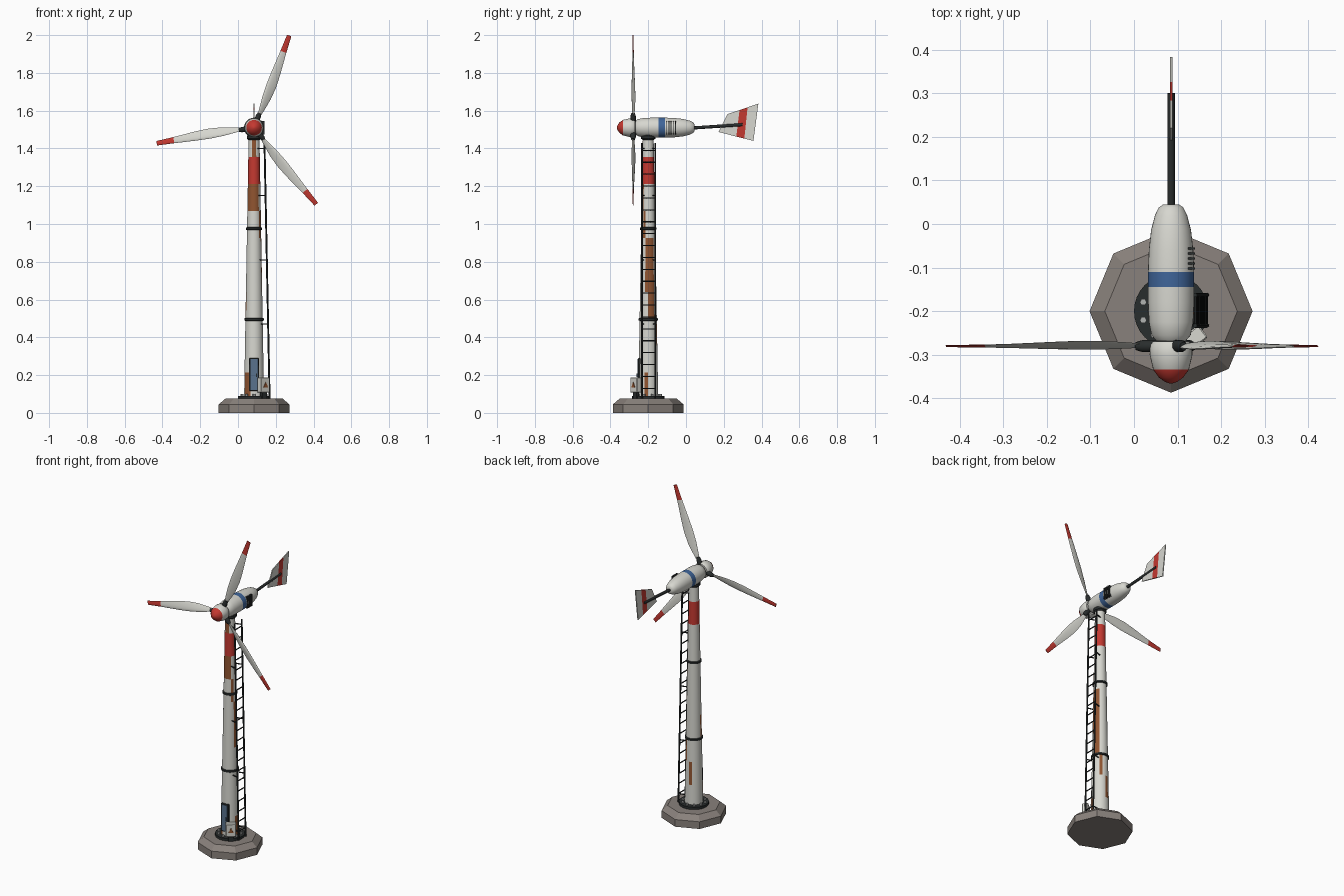
import bpy, bmesh, math
from mathutils import Vector, Matrix

cube = bpy.data.objects.get("Cube")
if cube:
    bpy.data.objects.remove(cube, do_unlink=True)

TX, TY, HUB_Z = 0.085, -0.2, 1.51


def material(name, rgb):
    m = bpy.data.materials.new(name)
    m.use_nodes = True
    m.diffuse_color = (*rgb, 1)
    m.node_tree.nodes["Principled BSDF"].inputs["Base Color"].default_value = (*rgb, 1)
    return m


WHITE = material("off_white_paint", (0.68, 0.68, 0.63))
RED = material("signal_red", (0.55, 0.04, 0.03))
RUST = material("rust_brown", (0.28, 0.09, 0.03))
BLUE = material("band_blue", (0.05, 0.13, 0.32))
DOOR = material("door_blue", (0.10, 0.17, 0.27))
BLACK = material("dark_iron", (0.022, 0.026, 0.026))
STONE = material("concrete", (0.25, 0.22, 0.20))
STEEL = material("bolt_steel", (0.45, 0.46, 0.45))


def finish(bm, name, mats, matrix=Matrix(), smooth=True):
    bmesh.ops.recalc_face_normals(bm, faces=bm.faces)
    mesh = bpy.data.meshes.new(name)
    bm.to_mesh(mesh)
    bm.free()
    for m in mats:
        mesh.materials.append(m)
    mesh.transform(matrix)
    ob = bpy.data.objects.new(name, mesh)
    bpy.context.collection.objects.link(ob)
    if smooth:
        bpy.ops.object.select_all(action="DESELECT")
        ob.select_set(True)
        bpy.context.view_layer.objects.active = ob
        bpy.ops.object.shade_smooth_by_angle(angle=math.radians(38))
    return ob


def loft(bm, rings, rule=lambda row, col: 0):
    """Skin a list of point rings, capping both ends."""
    loops = [[bm.verts.new(p) for p in ring] for ring in rings]
    n = len(loops[0])
    for row, (a, b) in enumerate(zip(loops, loops[1:])):
        for i in range(n):
            j = (i + 1) % n
            bm.faces.new((a[i], a[j], b[j], b[i])).material_index = rule(row, i)
    bm.faces.new(loops[0]).material_index = rule(0, 0)
    bm.faces.new(loops[-1]).material_index = rule(len(loops) - 2, 0)


def lathe(name, profile, mats, sides=32, rule=lambda row, col: 0, matrix=None, smooth=True):
    """Spin (radius, height) points around the local z axis."""
    bm = bmesh.new()
    turn = [2 * math.pi * i / sides for i in range(sides)]
    loft(bm, [[(r * math.cos(a), r * math.sin(a), h) for a in turn] for r, h in profile], rule)
    return finish(bm, name, mats, matrix or Matrix.Translation((TX, TY, 0)), smooth)


def rod(name, a, b, r, mat, sides=8):
    a, b = Vector(a), Vector(b)
    d = b - a
    m = Matrix.Translation(a) @ d.to_track_quat("Z", "Y").to_matrix().to_4x4()
    return lathe(name, [(r, 0), (r, d.length)], [mat], sides, matrix=m)


def box(name, size, matrix, mat, bevel=0):
    bm = bmesh.new()
    bmesh.ops.create_cube(bm, size=1)
    bmesh.ops.scale(bm, vec=size, verts=bm.verts)
    if bevel:
        bmesh.ops.bevel(bm, geom=bm.edges[:], offset=bevel, segments=1, affect="EDGES")
    return finish(bm, name, [mat], matrix, False)


# Foundation, flange and bolts
lathe("foundation", [(0.187, 0), (0.187, 0.045), (0.152, 0.075)], [STONE], 8, smooth=False)
lathe("base_flange", [(0.085, 0.072), (0.085, 0.09)], [BLACK])
for k in range(10):
    a = math.radians(36 * k + 18)
    x, y = TX + 0.067 * math.cos(a), TY + 0.067 * math.sin(a)
    rod("flange_bolt", (x, y, 0.088), (x, y, 0.099), 0.008, STEEL, 6)

# Tower: ten rows, rust patches given as row -> degree ranges
STEP = 0.1428
PATCHES = {0: [(202, 247), (337, 360)], 1: [(90, 112)], 2: [(45, 67)],
           3: [(0, 45), (180, 202)], 4: [(0, 45), (337, 360)], 5: [(0, 45), (337, 360)],
           6: [(315, 337)], 7: [(202, 315)], 9: [(247, 293)]}


def tower_paint(row, col):
    if row == 8:
        return 1
    deg = (col + 0.5) * 360 / 32
    return 2 if any(a <= deg <= b for a, b in PATCHES.get(row, [])) else 0


def tower_r(z):
    return 0.053 - 0.0175 * (z - 0.07)


levels = [0.07 + STEP * k for k in range(11)]
lathe("tower", [(tower_r(z), z) for z in levels], [WHITE, RED, RUST], 32, tower_paint)
for z in (0.495, 0.975):
    r = tower_r(z)
    lathe("tower_joint_ring", [(r, z - 0.008), (r + 0.006, z - 0.005),
                               (r + 0.006, z + 0.005), (r, z + 0.008)], [BLACK])
lathe("yaw_bearing", [(0.03, 1.445), (0.038, 1.452), (0.038, 1.466), (0.03, 1.475)], [BLACK])

# Nacelle and spinner lie along y
along_y = Matrix.Translation((TX, 0, HUB_Z)) @ Matrix.Rotation(-math.pi / 2, 4, "X")
nacelle = [(0.034, -0.268), (0.045, -0.255), (0.051, -0.225), (0.053, -0.18), (0.053, -0.145),
           (0.053, -0.11), (0.051, -0.06), (0.046, -0.015), (0.037, 0.02), (0.028, 0.038), (0.018, 0.045)]
lathe("nacelle", nacelle, [WHITE, BLUE], 32, lambda row, col: int(row == 4), along_y)
lathe("rotor_shaft", [(0.03, -0.285), (0.03, -0.255)], [BLACK], 24, matrix=along_y)
spinner = [(0.042, -0.27), (0.048, -0.278), (0.049, -0.3), (0.041, -0.334),
           (0.028, -0.352), (0.014, -0.362), (0.003, -0.366)]
lathe("spinner", spinner, [WHITE, RED], 32, lambda row, col: int(row >= 3), along_y)
for k in range(5):
    place = Matrix.Translation((TX + 0.047, -0.102 + 0.0115 * k, HUB_Z))
    box("vent_slat", (0.016, 0.005, 0.07), place, BLACK)

# Blades: (radius, chord, twist in degrees)
STATIONS = [(0.07, 0.02, 28), (0.11, 0.033, 26), (0.17, 0.05, 22), (0.24, 0.056, 17),
            (0.31, 0.05, 13), (0.38, 0.04, 9), (0.43, 0.033, 7), (0.522, 0.024, 4)]


def blade_section(radius, chord, twist):
    pts = []
    for i in range(12):
        a = 2 * math.pi * i / 12
        u = 0.5 * math.cos(a) + 0.15
        v = 0.08 * math.sin(a) * (1.1 - 0.5 * math.cos(a))
        p = Matrix.Rotation(math.radians(twist), 3, "Z") @ Vector((u * chord, v * chord, 0))
        pts.append((p.x, p.y, radius))
    return pts


for k in range(3):
    spin = Matrix.Translation((TX, -0.28, HUB_Z)) @ Matrix.Rotation(math.radians(20.5 + 120 * k), 4, "Y")
    bm = bmesh.new()
    loft(bm, [blade_section(*s) for s in STATIONS], lambda row, col: int(row == 6))
    finish(bm, "rotor_blade", [WHITE, RED], spin)
    lathe("blade_root", [(0.014, 0.03), (0.014, 0.066), (0.009, 0.082)], [BLACK], 16, matrix=spin)

# Tail boom and vane, with a red stripe across the vane
rod("tail_boom", (TX, 0.03, 1.508), (TX, 0.3, 1.526), 0.0085, BLACK, 12)
top = [Vector((0, 0.22, 1.582)), Vector((0, 0.383, 1.637))]
low = [Vector((0, 0.172, 1.487)), Vector((0, 0.357, 1.44))]
bm = bmesh.new()
rings = []
for t, b in ((0, 0), (0.39, 0.51), (0.65, 0.74), (1, 1)):
    p, q = top[0].lerp(top[1], t), low[0].lerp(low[1], b)
    half = Vector((0.003, 0, 0))
    rings.append([p + half, q + half, q - half, p - half])
loft(bm, rings, lambda row, col: int(row == 1))
finish(bm, "tail_vane", [WHITE, RED], Matrix.Translation((TX, 0, 0)), False)


# Ladder leaning along the tower
def ladder_x(z):
    return 0.167 - 0.02 * (z - 0.09)


for y in (TY - 0.033, TY + 0.037):
    rod("ladder_rail", (ladder_x(0.076), y, 0.076), (ladder_x(1.43), y, 1.43), 0.005, BLACK)
    for z in (0.13, 0.47, 0.81, 1.15, 1.4):
        rod("ladder_bracket", (TX + 0.015, TY + (y - TY) * 0.6, z), (ladder_x(z), y, z), 0.0035, BLACK, 6)
for k in range(21):
    z = 0.13 + 0.063 * k
    rod("ladder_rung", (ladder_x(z), TY - 0.033, z), (ladder_x(z), TY + 0.037, z), 0.0035, BLACK, 6)

# Door at the foot of the tower
box("door_frame", (0.052, 0.03, 0.176), Matrix.Translation((TX, TY - 0.04, 0.203)), BLACK, 0.004)
box("door_panel", (0.04, 0.008, 0.162), Matrix.Translation((TX, TY - 0.054, 0.203)), DOOR)
box("door_handle", (0.005, 0.006, 0.018), Matrix.Translation((TX + 0.014, TY - 0.06, 0.2)), BLACK)

# Electrical cabinet turned towards the corner, with a warning triangle
turned = Matrix.Translation((0.135, -0.264, 0.148)) @ Matrix.Rotation(math.radians(38), 4, "Z")
box("cabinet", (0.06, 0.036, 0.08), turned, WHITE, 0.003)
box("cabinet_stand", (0.03, 0.018, 0.05), turned @ Matrix.Translation((0, 0, -0.052)), BLACK)
bm = bmesh.new()
loft(bm, [[(-0.015, y, -0.013), (0.015, y, -0.013), (0, y, 0.015)] for y in (-0.021, -0.017)])
finish(bm, "warning_triangle", [RUST], turned, False)
